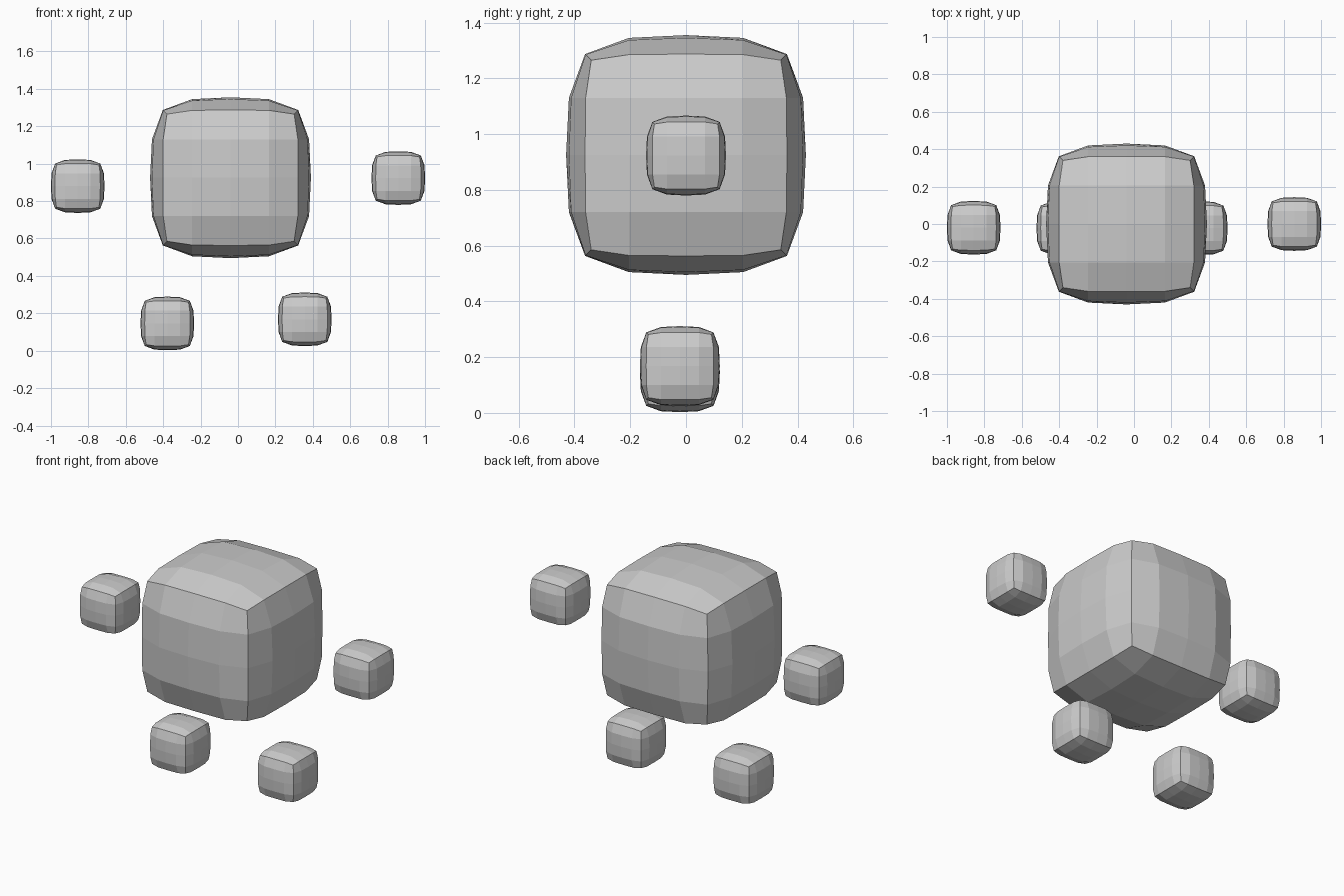
import bpy, bmesh

if "Cube" in bpy.data.objects:
    bpy.data.objects.remove(bpy.data.objects["Cube"])

# Distance of a face point from the centre, by its two in-face grid coordinates
BULGE = {(0, 0): 0.43, (0, 0.5): 0.42, (0, 1): 0.362,
         (0.5, 0.5): 0.412, (0.5, 1): 0.36, (1, 1): 0.34}


def bulge(co):
    """Push a point of the 4x4-gridded unit cube out to the pillowed shape."""
    grid = [round(c * 2) / 2 for c in co]
    out = []
    for i, g in enumerate(grid):
        others = tuple(sorted(abs(grid[j]) for j in range(3) if j != i))
        out.append(g * BULGE[others] if abs(g) == 1 else g * 0.41)
    return out


def pillow_cube(name, location, scale=1.0):
    bm = bmesh.new()
    bmesh.ops.create_cube(bm, size=2)
    bmesh.ops.subdivide_edges(bm, edges=bm.edges[:], cuts=3, use_grid_fill=True)
    for v in bm.verts:
        v.co = bulge(v.co)
    bmesh.ops.scale(bm, vec=(scale,) * 3, verts=bm.verts)
    mesh = bpy.data.meshes.new(name)
    bm.to_mesh(mesh)
    bm.free()
    obj = bpy.data.objects.new(name, mesh)
    obj.location = location
    bpy.context.collection.objects.link(obj)
    return obj


# Large body
pillow_cube("body", (-0.04, 0, 0.925))

# Floating hands and feet, a third of the body's size
for name, loc in {
    "left_hand": (-0.857, -0.02, 0.88),
    "right_hand": (0.857, 0, 0.923),
    "left_foot": (-0.378, -0.022, 0.146),
    "right_foot": (0.357, -0.022, 0.168),
}.items():
    pillow_cube(name, loc, 1 / 3)
